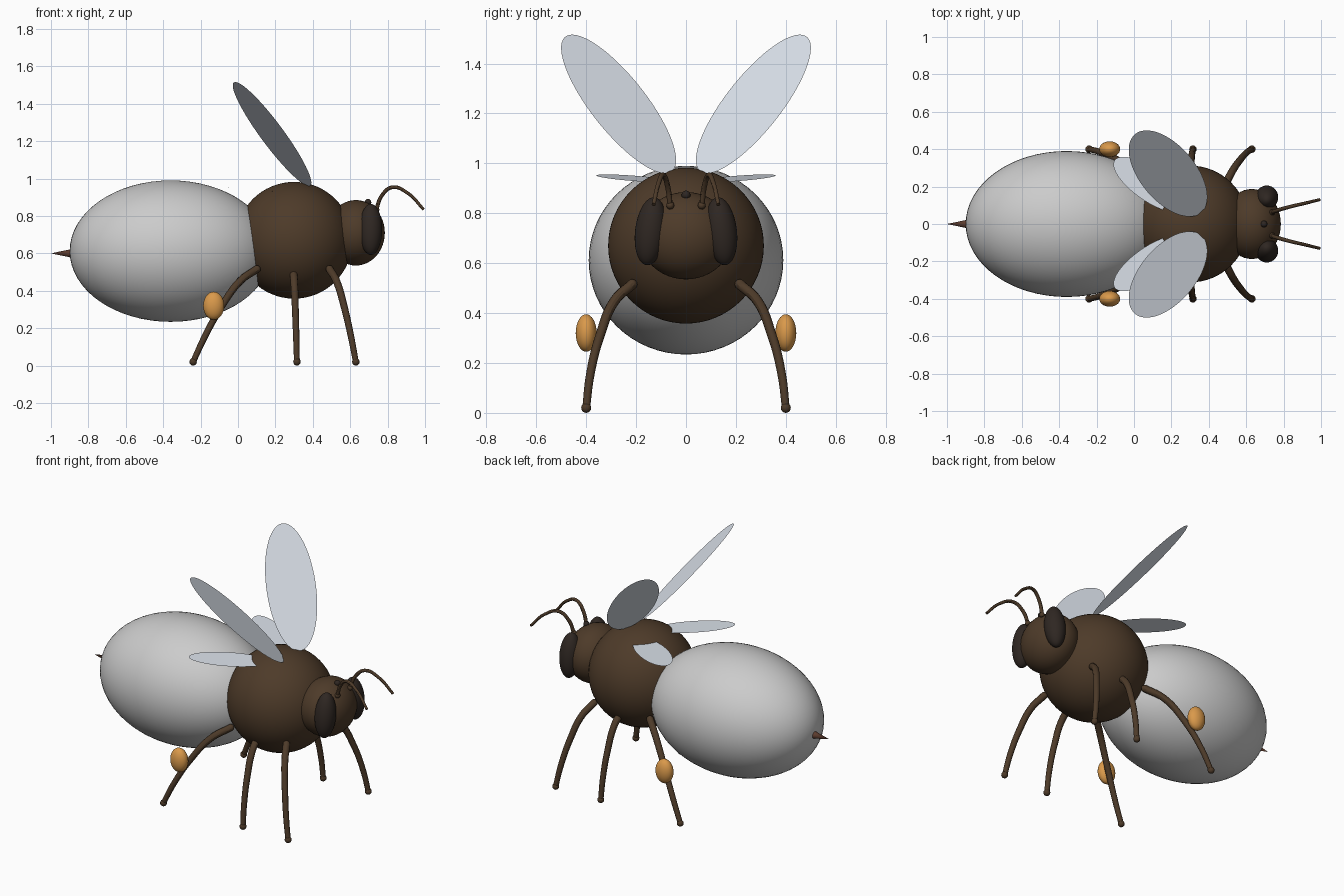
import bpy, math
from mathutils import Vector, Matrix

if "Cube" in bpy.data.objects:
    bpy.data.objects.remove(bpy.data.objects["Cube"])


def mat(name, rgb):
    m = bpy.data.materials.new(name)
    m.diffuse_color = (*rgb, 1)
    m.use_nodes = True
    m.node_tree.nodes["Principled BSDF"].inputs["Base Color"].default_value = m.diffuse_color
    return m


BROWN = mat("brown", (0.075, 0.043, 0.022))
DARK = mat("dark", (0.028, 0.02, 0.016))
AMBER = mat("amber", (0.7, 0.32, 0.07))
STING = mat("sting", (0.12, 0.05, 0.03))
WING = mat("wing", (0.72, 0.77, 0.84))


def finish(ob, name, material=None):
    ob.name = name
    if material:
        ob.data.materials.append(material)
    bpy.ops.object.shade_smooth_by_angle()
    return ob


def ellipsoid(name, loc, radii, material=None, rot=(0, 0, 0), seg=48):
    bpy.ops.mesh.primitive_uv_sphere_add(segments=seg, ring_count=seg // 2,
                                         location=loc, rotation=rot)
    ob = bpy.context.object
    ob.scale = radii
    return finish(ob, name, material)


def tube(name, points, radii, material):
    cu = bpy.data.curves.new(name, 'CURVE')
    cu.dimensions = '3D'
    cu.bevel_depth = 1
    cu.bevel_resolution = 4
    cu.use_fill_caps = True
    sp = cu.splines.new('BEZIER')
    sp.bezier_points.add(len(points) - 1)
    for bp, p, r in zip(sp.bezier_points, points, radii):
        bp.co, bp.radius = p, r
        bp.handle_left_type = bp.handle_right_type = 'AUTO'
    ob = bpy.data.objects.new(name, cu)
    bpy.context.collection.objects.link(ob)
    bpy.ops.object.select_all(action='DESELECT')
    ob.select_set(True)
    bpy.context.view_layer.objects.active = ob
    bpy.ops.object.convert(target='MESH')
    return finish(bpy.context.object, name, material)


def wing(name, center, along, normal, a, b):
    # flat elliptical blade: long axis 'along', lying across 'normal'
    u, n = Vector(along).normalized(), Vector(normal).normalized()
    v = n.cross(u).normalized()
    n = u.cross(v)
    bpy.ops.mesh.primitive_circle_add(vertices=64, radius=1, fill_type='NGON')
    ob = bpy.context.object
    m = Matrix((u * a, v * b, n)).transposed().to_4x4()
    m.translation = center
    ob.data.transform(m)
    return finish(ob, name, WING)


# Body
ellipsoid("abdomen", (-0.36, 0, 0.612), (0.54, 0.39, 0.378), seg=64)
ellipsoid("thorax", (0.3, 0, 0.67), (0.312, 0.312, 0.312), BROWN, seg=64)
ellipsoid("head", (0.63, 0, 0.71), (0.155, 0.187, 0.175), BROWN)
ellipsoid("ocellus", (0.695, 0, 0.873), (0.018,) * 3, DARK, seg=16)

# Stinger
bpy.ops.mesh.primitive_cone_add(vertices=24, radius1=0.027, radius2=0, depth=0.13,
                                location=(-0.935, 0, 0.6),
                                rotation=(0, -math.pi / 2, 0))
finish(bpy.context.object, "stinger", STING)

# Leg profile: fraction of the x sweep, y, z
LEG = [(0, 0.216, 0.515), (0.26, 0.284, 0.452), (0.56, 0.344, 0.312),
       (0.82, 0.384, 0.152), (1, 0.40, 0.02)]
LEG_R = [0.021, 0.02, 0.0185, 0.017, 0.0155]

for s, side in ((-1, "right"), (1, "left")):
    # Eyes and antennae
    ellipsoid(f"{side}_eye", (0.71, s * 0.142, 0.728), (0.061, 0.062, 0.137),
              DARK, rot=(s * 0.12, 0, 0))
    ellipsoid(f"{side}_antenna_base", (0.74, s * 0.063, 0.832), (0.016,) * 3, BROWN, seg=16)
    tube(f"{side}_antenna",
         [(0.735, s * 0.062, 0.82), (0.77, s * 0.074, 0.91), (0.825, s * 0.09, 0.953),
          (0.91, s * 0.11, 0.92), (0.992, s * 0.13, 0.835)],
         [0.011, 0.0105, 0.01, 0.009, 0.008], BROWN)

    # Legs with feet
    for part, x0, x1 in (("front", 0.49, 0.63), ("middle", 0.295, 0.315),
                         ("hind", 0.1, -0.24)):
        pts = [(x0 + (x1 - x0) * f, s * y, z) for f, y, z in LEG]
        tube(f"{side}_{part}_leg", pts, LEG_R, BROWN)
        ellipsoid(f"{side}_{part}_hip", pts[0], (0.021,) * 3, BROWN, seg=16)
        ellipsoid(f"{side}_{part}_foot", pts[-1], (0.02,) * 3, BROWN, seg=16)

    # Pollen baskets on the hind legs
    ellipsoid(f"{side}_pollen", (-0.13, s * 0.4, 0.32), (0.056, 0.042, 0.075), AMBER, seg=32)

    # Wings
    wing(f"{side}_forewing", (0.182, s * 0.27, 1.238), (-0.487, s * 0.506, 0.712),
         (0.637, -s * 0.351, 0.684), 0.389, 0.152)
    wing(f"{side}_hindwing", (0.085, s * 0.21, 0.94), (-0.82, s * 0.57, 0.066),
         (0.08, 0, 1), 0.23, 0.087)
